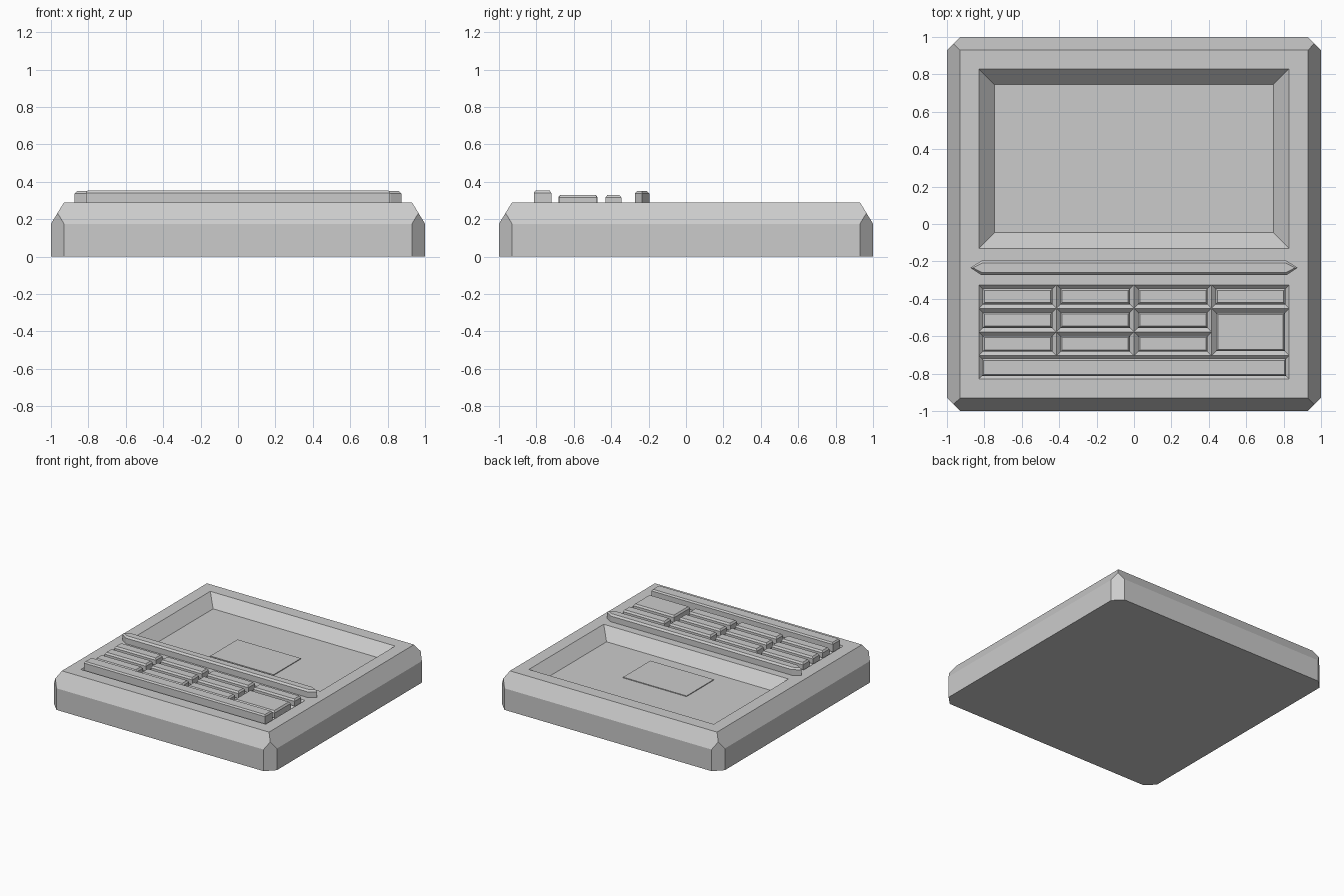
import bpy, bmesh
from mathutils import Vector

if "Cube" in bpy.data.objects:
    bpy.data.objects.remove(bpy.data.objects["Cube"])

TOP, FLOOR = 0.29, 0.203


def finish(bm, name):
    bmesh.ops.recalc_face_normals(bm, faces=bm.faces)
    me = bpy.data.meshes.new(name)
    bm.to_mesh(me)
    bm.free()
    ob = bpy.data.objects.new(name, me)
    bpy.context.collection.objects.link(ob)
    return ob


def plate(name, outline, z0, z1, bevel):
    """Straight-sided block on an outline, with a chamfered top edge."""
    bm = bmesh.new()
    base = bm.faces.new([bm.verts.new((x, y, z0)) for x, y in outline])
    ext = bmesh.ops.extrude_face_region(bm, geom=[base], use_keep_orig=True)
    for v in (g for g in ext["geom"] if isinstance(g, bmesh.types.BMVert)):
        v.co.z = z1 - bevel
    bmesh.ops.recalc_face_normals(bm, faces=bm.faces)
    if bevel:
        cap = max(bm.faces, key=lambda f: f.calc_center_median().z)
        bmesh.ops.inset_individual(bm, faces=[cap], thickness=bevel, depth=bevel)
    return finish(bm, name)


def rect(x0, x1, y0, y1, inset=0.0):
    x0, x1, y0, y1 = x0 + inset, x1 - inset, y0 + inset, y1 - inset
    return [(x0, y0), (x1, y0), (x1, y1), (x0, y1)]


# Key cells (x0, x1, y0, y1): small keys, one double-height key, one long key
cols = [-0.83, -0.415, 0, 0.415, 0.83]
rows = [-0.83, -0.704, -0.577, -0.451, -0.325]
small = [(cols[i], cols[i + 1], rows[j], rows[j + 1])
         for j in (1, 2, 3) for i in range(4) if i < 3 or j == 3]
tall_cell = (0.415, 0.83, rows[1], rows[3])
long_cell = (-0.83, 0.83, rows[0], rows[1])
screen = (-0.83, 0.83, -0.13, 0.83)

# Body: gridded top, sunk wells, sloped shoulder, skirt and base
bm = bmesh.new()
xs = [-0.93] + cols + [0.93]
ys = [-0.93] + rows + [-0.13, 0.83, 0.93]
grid = [[bm.verts.new((x, y, TOP)) for x in xs] for y in ys]
for j in range(len(ys) - 1):
    for i in range(len(xs) - 1):
        bm.faces.new((grid[j][i], grid[j][i + 1], grid[j + 1][i + 1], grid[j + 1][i]))
edges = [e for e in bm.edges if e.is_boundary]
for scale, z in ((1 / 0.93, 0.175), (1, 0)):
    ext = bmesh.ops.extrude_edge_only(bm, edges=edges)["geom"]
    edges = [g for g in ext if isinstance(g, bmesh.types.BMEdge)]
    for v in (g for g in ext if isinstance(g, bmesh.types.BMVert)):
        v.co = Vector((v.co.x * scale, v.co.y * scale, z))
bmesh.ops.contextual_create(bm, geom=edges)
bmesh.ops.recalc_face_normals(bm, faces=bm.faces)


def sink(cell, thickness, depth):
    x0, x1, y0, y1 = cell
    inside = []
    for f in bm.faces:
        c = f.calc_center_median()
        if c.z > TOP - 0.001 and x0 < c.x < x1 and y0 < c.y < y1:
            inside.append(f)
    if len(inside) > 1:
        inside = bmesh.ops.dissolve_faces(bm, faces=inside)["region"]
    bmesh.ops.inset_individual(bm, faces=inside, thickness=thickness,
                               depth=-depth, use_even_offset=True)


sink(screen, 0.085, TOP - FLOOR)
for cell in small + [tall_cell, long_cell]:
    sink(cell, 0.025, 0.025)

# Cut the four upright corners
for sx in (-1, 1):
    for sy in (-1, 1):
        cut = bmesh.ops.bisect_plane(
            bm, geom=bm.verts[:] + bm.edges[:] + bm.faces[:],
            plane_co=(sx * 0.965, sy * 0.965, 0), plane_no=(sx, sy, 0), clear_outer=True)
        bmesh.ops.contextual_create(
            bm, geom=[g for g in cut["geom_cut"] if isinstance(g, bmesh.types.BMEdge)])
finish(bm, "body")

# Keys
for n, cell in enumerate(small):
    plate(f"key_{n + 1}", rect(*cell, 0.021), 0.26, 0.33, 0.014)
plate("tall_key", rect(*tall_cell, 0.024), 0.26, 0.33, 0.014)
plate("long_key", rect(*long_cell, 0.016), 0.26, 0.352, 0.012)

# Pointed divider bar between screen and keys
plate("divider_bar", [(-0.875, -0.234), (-0.815, -0.274), (0.815, -0.274),
                      (0.875, -0.234), (0.815, -0.196), (-0.815, -0.196)], 0.285, 0.35, 0.014)

# Thin panel inlays on the screen floor
bm = bmesh.new()
x, y0, y1, c = 0.65, 0.163, 0.52, 0.045
pts = [(-x + c, y0), (x - c, y0), (x, y0 + c), (x, y1 - c),
       (x - c, y1), (-x + c, y1), (-x, y1 - c), (-x, y0 + c)]
panel = bm.faces.new([bm.verts.new((px, py, FLOOR + 0.004)) for px, py in pts])
bmesh.ops.inset_individual(bm, faces=[panel], thickness=0.054)
bmesh.ops.delete(bm, geom=[panel], context='FACES')
finish(bm, "screen_frame_inlay")
plate("screen_panel_inlay", rect(-0.285, 0.285, 0.05, 0.4), FLOOR - 0.002, FLOOR + 0.006, 0)
